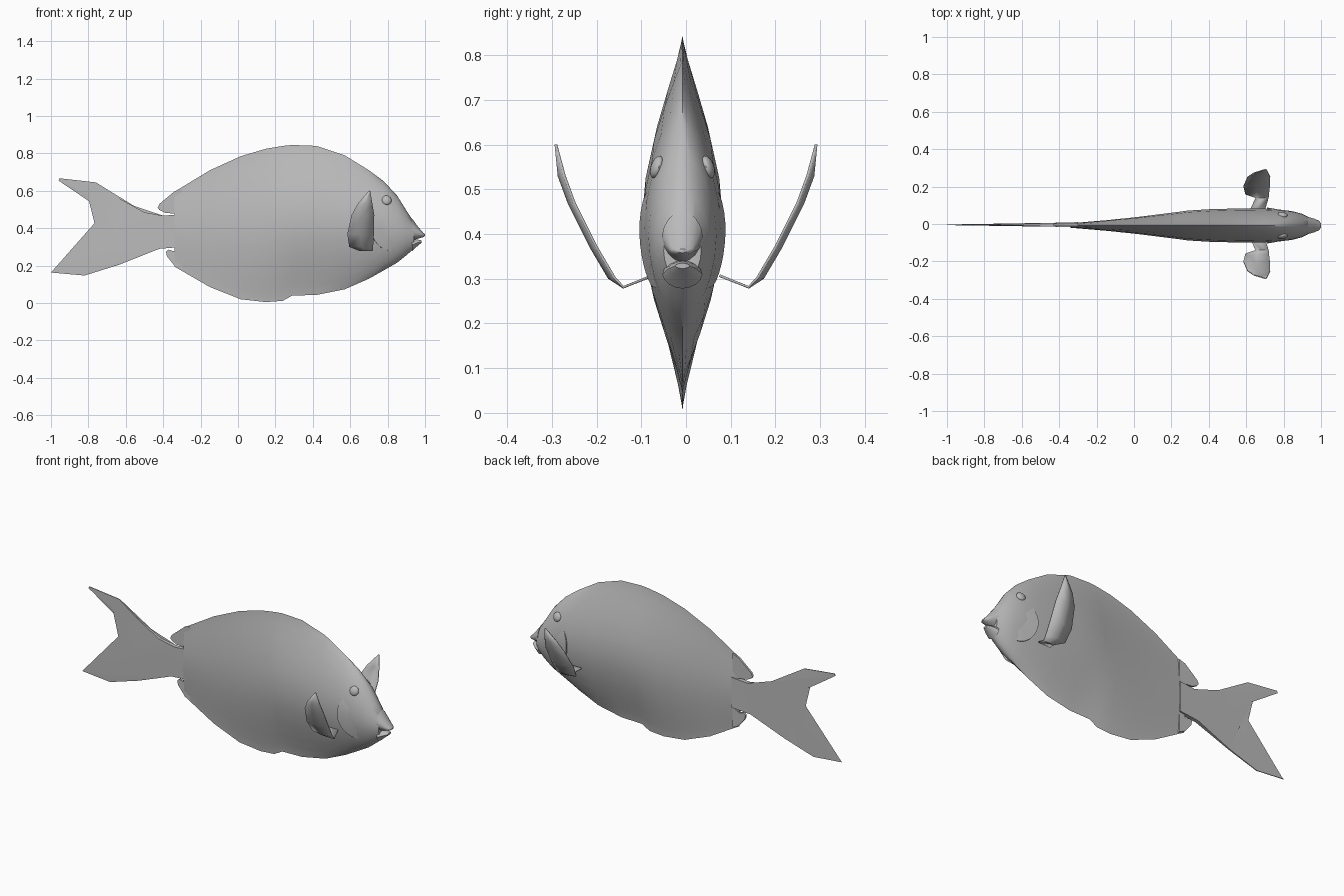
import bpy, bmesh, math
from mathutils import Matrix, Vector

if "Cube" in bpy.data.objects:
    bpy.data.objects.remove(bpy.data.objects["Cube"])

grey = bpy.data.materials.new("plain grey")
grey.use_nodes = True
colour = (0.5, 0.5, 0.5, 1)
grey.diffuse_color = colour
grey.node_tree.nodes["Principled BSDF"].inputs["Base Color"].default_value = colour

MIDLINE = -0.008


def finish(bm, name, angle=40):
    """Turn a bmesh into a named, smooth-shaded object."""
    bmesh.ops.recalc_face_normals(bm, faces=bm.faces)
    mesh = bpy.data.meshes.new(name)
    bm.to_mesh(mesh)
    bm.free()
    mesh.materials.append(grey)
    obj = bpy.data.objects.new(name, mesh)
    bpy.context.collection.objects.link(obj)
    bpy.ops.object.select_all(action='DESELECT')
    obj.select_set(True)
    bpy.context.view_layer.objects.active = obj
    bpy.ops.object.shade_smooth_by_angle(angle=math.radians(angle))
    return obj


def fullness(x):
    """Exponent of the cross-section: keeled body, rounded head."""
    blend = min(max((x - 0.45) / 0.4, 0), 1)
    return 1.3 - 0.75 * blend


def half_width(x, t, width):
    return width * max(1 - abs(t) ** 1.8, 0) ** fullness(x)


def loft(stations, name, half=12):
    """Skin closed sections given as x, top, bottom and half width."""
    bm = bmesh.new()
    rings = []
    for x, top, bottom, width in stations:
        ring = []
        for i in range(half * 2):
            a = math.pi * i / half
            t = math.cos(a)
            side = 1 if i < half else -1
            y = MIDLINE + side * half_width(x, t, width)
            z = (top + bottom) / 2 + t * (top - bottom) / 2
            ring.append(bm.verts.new((x, y, z)))
        rings.append(ring)
    for a, b in zip(rings, rings[1:]):
        for i in range(half * 2):
            j = (i + 1) % (half * 2)
            bm.faces.new((a[i], a[j], b[j], b[i]))
    bm.faces.new(rings[0])
    bm.faces.new(rings[-1])
    return finish(bm, name)


def plate(outline, name, thickness):
    """Flat fin in the x-z plane; thickness is a function of x."""
    bm = bmesh.new()
    sides = []
    for s in (-1, 1):
        sides.append([bm.verts.new((x, MIDLINE * 0.5 + s * thickness(x), z)) for x, z in outline])
    caps = [bm.faces.new(side) for side in sides]
    a, b = sides
    for i in range(len(outline)):
        j = (i + 1) % len(outline)
        bm.faces.new((a[i], a[j], b[j], b[i]))
    bmesh.ops.triangulate(bm, faces=caps)
    return finish(bm, name)


# Body with the long dorsal and anal fins as its keels
BODY = [
    (-.34, .595, .195, .012), (-.15, .71, .085, .028), (.015, .785, .02, .045),
    (.15, .825, .005, .062), (.24, .84, .012, .073), (.29, .845, .04, .08),
    (.42, .84, .043, .088), (.57, .79, .073, .091), (.7, .71, .13, .09),
    (.78, .65, .175, .085), (.85, .575, .215, .076), (.9, .495, .255, .062),
    (.94, .435, .29, .042),
]
loft(BODY, "body")


def surface(x, z):
    """Half width of the body at a point of its side."""
    for a, b in zip(BODY, BODY[1:]):
        if a[0] <= x <= b[0]:
            f = (x - a[0]) / (b[0] - a[0])
            top, bottom, width = (p + (q - p) * f for p, q in zip(a[1:], b[1:]))
            t = (2 * z - top - bottom) / (top - bottom)
            return half_width(x, t, width)
    return 0


# Jaws
loft([(.93, .452, .335, .046), (.965, .405, .345, .036),
      (.99, .376, .352, .025), (1, .367, .358, .01)], "upper_jaw", 8)
loft([(.93, .342, .278, .045), (.96, .339, .305, .032),
      (.982, .335, .323, .016)], "lower_jaw", 8)

# Rear lobes of the dorsal and anal fins
plate([(-.3, .61), (-.34, .597), (-.42, .53), (-.43, .51), (-.42, .497),
       (-.39, .482), (-.34, .478), (-.3, .478)], "dorsal_fin_lobe", lambda x: 0.006)
plate([(-.3, .18), (-.34, .2), (-.38, .25), (-.385, .275), (-.37, .285),
       (-.345, .277), (-.3, .3)], "anal_fin_lobe", lambda x: 0.006)

# Forked tail on a tapering stalk
plate([(-.3, .475), (-.4, .467), (-.5, .485), (-.645, .565), (-.76, .645),
       (-.955, .667), (-.96, .655), (-.805, .58), (-.7, .47), (-.685, .36),
       (-.73, .275), (-1, .163), (-.82, .147), (-.635, .205), (-.42, .29),
       (-.3, .3)], "tail_fin", lambda x: 0.002 + 0.012 * max(0, (x + 0.7) / 0.4))

# Pectoral fin rows: distance out, height, rear x, front x
FIN = [(.075, .307, .62, .7), (.14, .281, .65, .72), (.16, .302, .595, .722),
       (.2, .37, .585, .726), (.25, .47, .607, .728), (.272, .53, .64, .718),
       (.291, .6, .7, .706)]

for side, label in ((1, "left"), (-1, "right")):
    # Pectoral fin, slightly cupped
    bm = bmesh.new()
    rows = []
    for n, (out, z, rear, front) in enumerate(FIN):
        bow = 0.012 if 1 < n < len(FIN) - 1 else 0
        rows.append([bm.verts.new((x, side * y, z)) for x, y in
                     ((rear, out), ((rear + front) / 2, out + bow), (front, out))])
    for a, b in zip(rows, rows[1:]):
        for i in range(2):
            bm.faces.new((a[i], a[i + 1], b[i + 1], b[i]))
    fin = finish(bm, label + "_pectoral_fin")
    solid = fin.modifiers.new("thickness", 'SOLIDIFY')
    solid.thickness = 0.006
    solid.offset = 0

    # Eye set into the side of the head
    ex, ez = 0.795, 0.55
    bm = bmesh.new()
    place = Vector((ex, MIDLINE + side * surface(ex, ez), ez))
    tilt = Matrix.Rotation(side * math.radians(18), 4, 'X')
    turn = Matrix.Rotation(side * math.radians(-10), 4, 'Z')
    bmesh.ops.create_uvsphere(bm, u_segments=16, v_segments=10, radius=0.026,
                              matrix=Matrix.Translation(place) @ turn @ tilt
                              @ Matrix.Diagonal((1, 0.5, 1, 1)))
    finish(bm, label + "_eye")

    # Gill cover: a thin curved flap, raised only at its rear edge
    bm = bmesh.new()
    rings = []
    for r, lift in ((0.25, -0.002), (0.6, 0.003), (1, 0.008), (1.01, -0.01)):
        ring = []
        for i in range(13):
            a = math.radians(140 + i * 11)
            x = 0.82 + 0.11 * r * math.cos(a)
            z = 0.41 + 0.13 * r * math.sin(a)
            fade = math.sin(math.pi * i / 12) ** 0.5
            raise_by = lift * fade if lift > 0 else lift
            ring.append(bm.verts.new((x, MIDLINE + side * (surface(x, z) + raise_by), z)))
        rings.append(ring)
    for a, b in zip(rings, rings[1:]):
        for i in range(12):
            bm.faces.new((a[i], a[i + 1], b[i + 1], b[i]))
    finish(bm, label + "_gill_cover")
